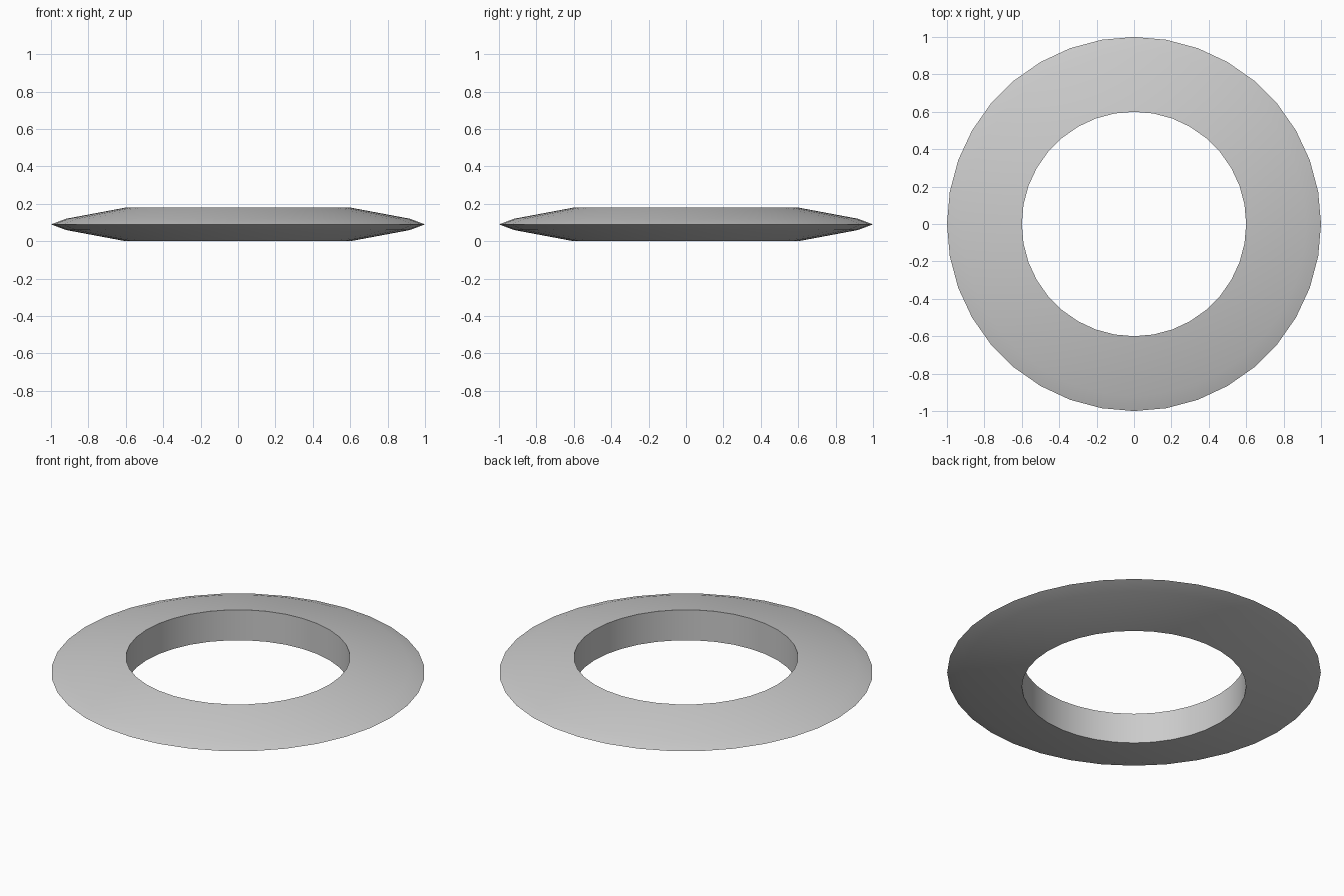
import bpy, bmesh, math

if "Cube" in bpy.data.objects:
    bpy.data.objects.remove(bpy.data.objects["Cube"])

SIDES = 36
# Ring cross-section: (radius, height), straight bore and tapering outer rim
PROFILE = [(0.6, 0.0), (0.92, 0.06), (1.0, 0.09), (0.92, 0.12), (0.6, 0.18)]

# Revolve the closed section around z
bm = bmesh.new()
rings = []
for i in range(SIDES):
    a = 2 * math.pi * i / SIDES
    rings.append([bm.verts.new((r * math.cos(a), r * math.sin(a), z)) for r, z in PROFILE])
n = len(PROFILE)
for i in range(SIDES):
    p, q = rings[i], rings[(i + 1) % SIDES]
    for j in range(n):
        k = (j + 1) % n
        bm.faces.new((p[j], q[j], q[k], p[k]))
bmesh.ops.recalc_face_normals(bm, faces=bm.faces[:])
mesh = bpy.data.meshes.new("flying_ring")
bm.to_mesh(mesh)
bm.free()

ring = bpy.data.objects.new("flying_ring", mesh)
bpy.context.collection.objects.link(ring)
bpy.context.view_layer.objects.active = ring
ring.select_set(True)
bpy.ops.object.shade_smooth_by_angle(angle=math.radians(30))
